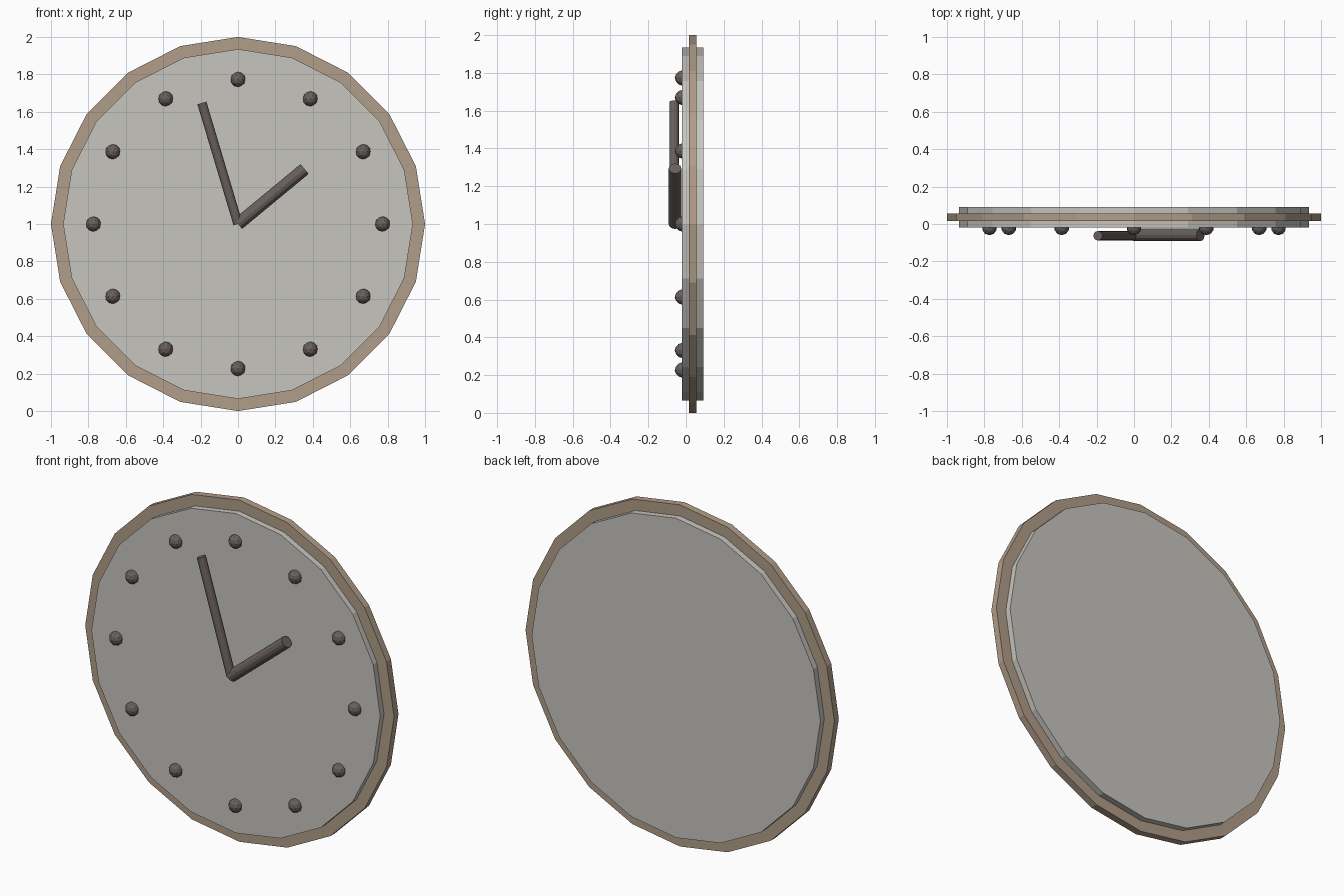
import bpy
import math
from mathutils import Vector

cube = bpy.data.objects.get("Cube")
if cube:
    bpy.data.objects.remove(cube, do_unlink=True)


def make_material(name, rgb):
    mat = bpy.data.materials.new(name)
    mat.use_nodes = True
    mat.diffuse_color = (*rgb, 1)
    mat.node_tree.nodes["Principled BSDF"].inputs["Base Color"].default_value = (*rgb, 1)
    return mat


dial_grey = make_material("dial grey", (0.57, 0.56, 0.52))
rim_tan = make_material("rim tan", (0.44, 0.34, 0.25))
dark_brown = make_material("dark brown", (0.14, 0.115, 0.11))


def finish(name, mat):
    obj = bpy.context.object
    obj.name = name
    obj.data.materials.append(mat)
    return obj


def rod(name, start, end, radius, sides, mat):
    """Flat-sided cylinder between two points."""
    start, end = Vector(start), Vector(end)
    axis = end - start
    bpy.ops.mesh.primitive_cylinder_add(
        vertices=sides, radius=radius, depth=axis.length,
        location=(start + end) / 2,
        rotation=axis.to_track_quat('Z', 'Y').to_euler())
    return finish(name, mat)


def disc(name, radius, front, back, mat):
    """Twenty-sided disc standing upright, with a corner at the top."""
    bpy.ops.mesh.primitive_cylinder_add(
        vertices=20, radius=radius, depth=back - front,
        location=(0, (front + back) / 2, 1), rotation=(math.pi / 2, 0, 0))
    return finish(name, mat)


# Body: thick dial with a thin wider rim around its middle
disc("dial", 0.935, -0.02, 0.092, dial_grey)
disc("rim", 1.0, 0.015, 0.056, rim_tan)

# Hour markers: balls half sunk into the dial
for hour in range(12):
    a = math.radians(30 * hour)
    bpy.ops.mesh.primitive_ico_sphere_add(
        subdivisions=2, radius=0.04,
        location=(0.773 * math.sin(a), -0.02, 1 + 0.773 * math.cos(a)))
    finish(f"hour_marker_{hour}", dark_brown)

# Hands
rod("minute_hand", (0, -0.063, 1), (-0.193, -0.063, 1.647), 0.025, 12, dark_brown)
rod("hour_hand", (0, -0.058, 1), (0.356, -0.058, 1.294), 0.034, 12, dark_brown)
